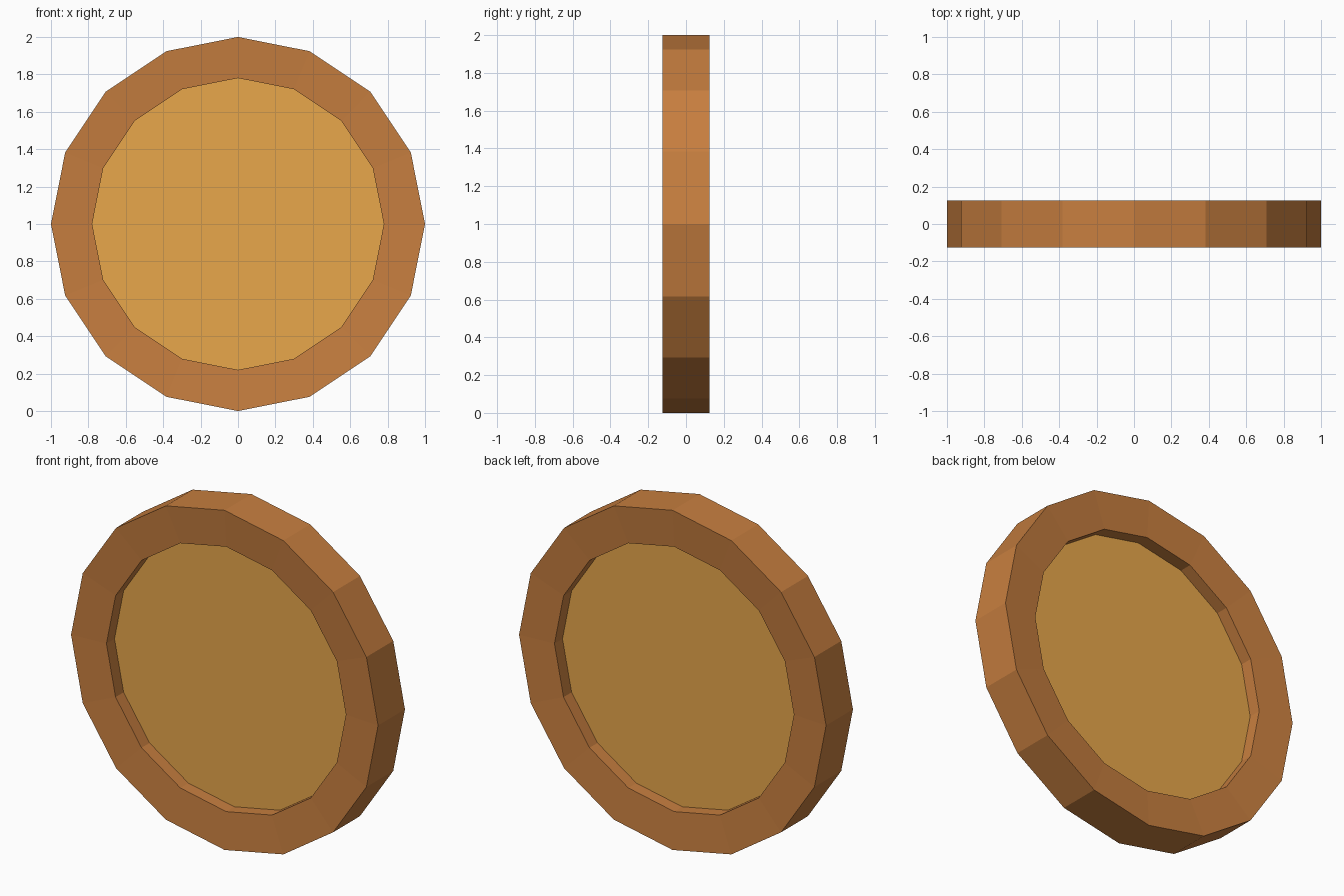
import bpy, bmesh, math
from mathutils import Vector

if "Cube" in bpy.data.objects:
    bpy.data.objects.remove(bpy.data.objects["Cube"])

SIDES = 16
CENTRE = Vector((0, 0, 1))


def material(name, colour):
    mat = bpy.data.materials.new(name)
    mat.diffuse_color = (*colour, 1)
    mat.use_nodes = True
    mat.node_tree.nodes["Principled BSDF"].inputs["Base Color"].default_value = mat.diffuse_color
    return mat


def finish(name, bm, mat):
    bmesh.ops.recalc_face_normals(bm, faces=bm.faces)
    mesh = bpy.data.meshes.new(name)
    bm.to_mesh(mesh)
    bm.free()
    mesh.materials.append(mat)
    obj = bpy.data.objects.new(name, mesh)
    obj.location = CENTRE
    bpy.context.collection.objects.link(obj)
    return obj


def ring(bm, radius, y):
    step = 2 * math.pi / SIDES
    return [bm.verts.new((radius * math.cos(i * step), y, radius * math.sin(i * step)))
            for i in range(SIDES)]


def bridge(bm, a, b):
    for i in range(SIDES):
        j = (i + 1) % SIDES
        bm.faces.new((a[i], a[j], b[j], b[i]))


rim_mat = material("copper", (0.57, 0.21, 0.05))
disc_mat = material("gold", (0.81, 0.39, 0.07))

# Raised rim: closed profile (radius, y), faces slope slightly inward
bm = bmesh.new()
profile = [(1.0, -0.125), (1.0, 0.125), (0.78, 0.11), (0.78, -0.11)]
loops = [ring(bm, r, y) for r, y in profile]
for k in range(len(loops)):
    bridge(bm, loops[k], loops[(k + 1) % len(loops)])
finish("coin_rim", bm, rim_mat)

# Recessed centre disc
bm = bmesh.new()
front, back = ring(bm, 0.78, -0.035), ring(bm, 0.78, 0.035)
bridge(bm, front, back)
bm.faces.new(front)
bm.faces.new(back)
finish("coin_disc", bm, disc_mat)
